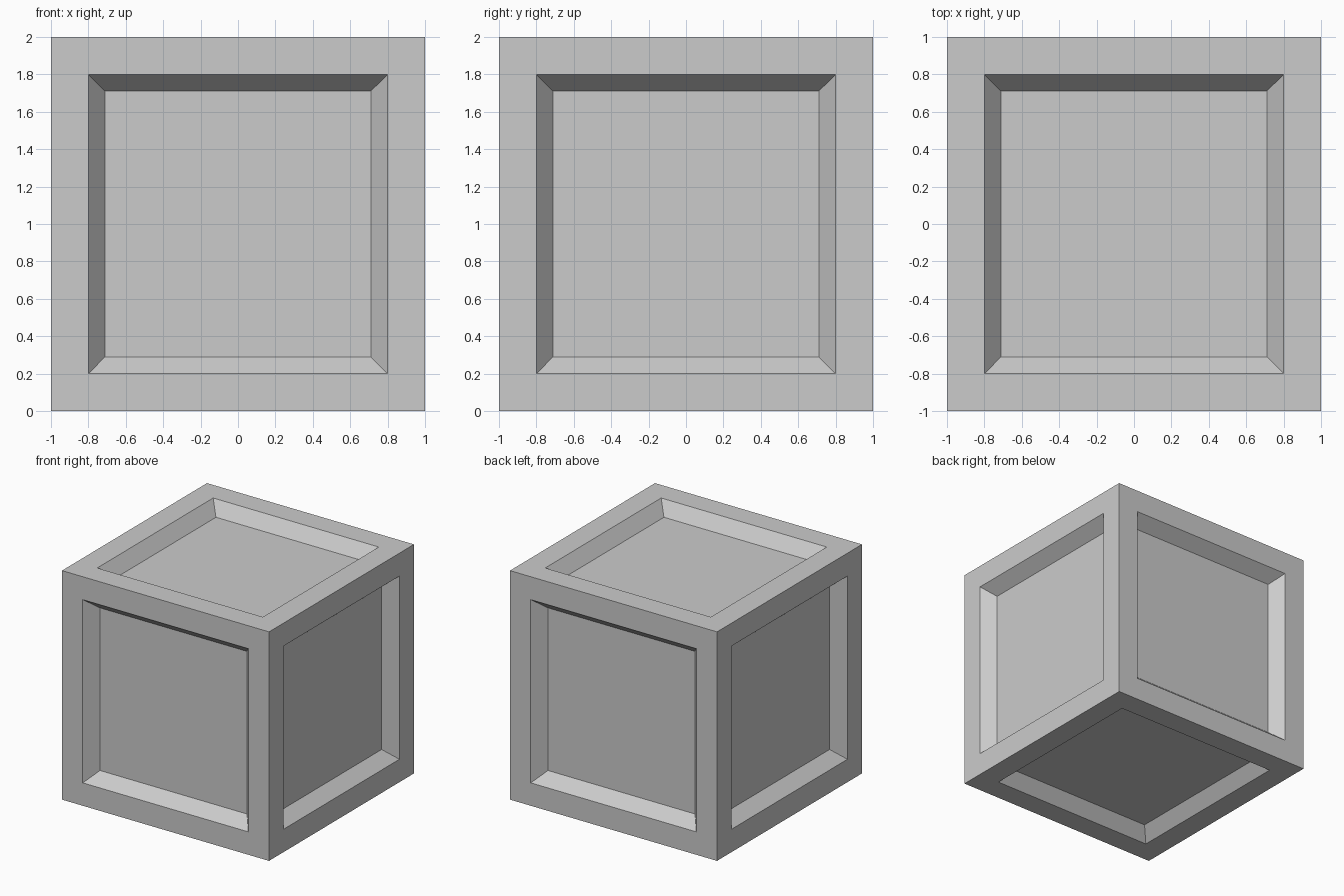
import bpy, bmesh

if "Cube" in bpy.data.objects:
    bpy.data.objects.remove(bpy.data.objects["Cube"])

# Crate body: cube with a recessed, sloped-wall panel on every side
bm = bmesh.new()
bmesh.ops.create_cube(bm, size=2)
sides = bm.faces[:]
for width in (0.2, 0.09):
    bmesh.ops.inset_individual(bm, faces=sides, thickness=width, use_even_offset=True)
for f in sides:
    n = f.normal.copy()
    for v in f.verts:
        v.co -= n * 0.11
for v in bm.verts:
    v.co.z += 1
bmesh.ops.recalc_face_normals(bm, faces=bm.faces)

mesh = bpy.data.meshes.new("crate")
bm.to_mesh(mesh)
bm.free()
crate = bpy.data.objects.new("crate", mesh)
bpy.context.collection.objects.link(crate)
